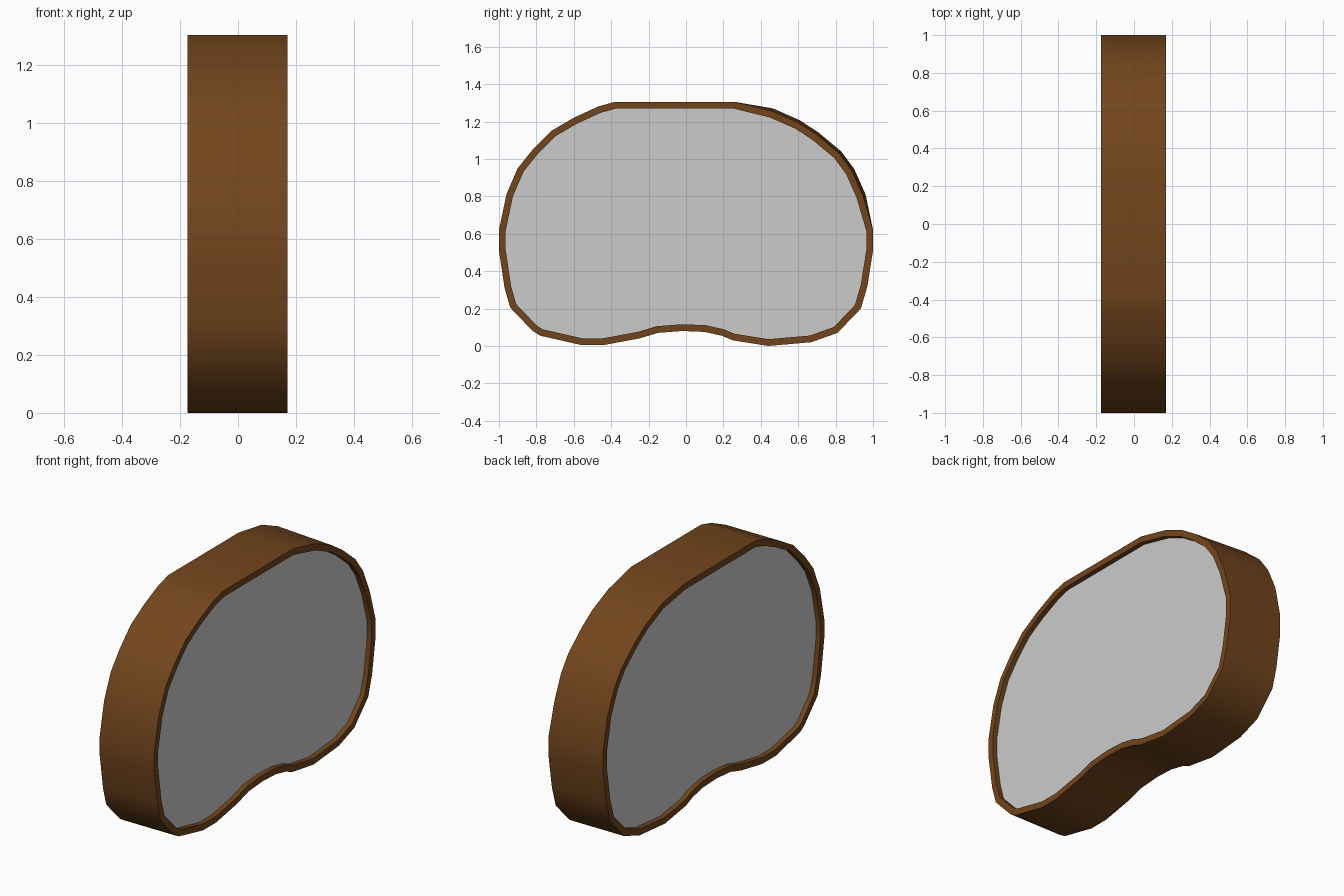
import bpy, bmesh, math
from mathutils import Vector

if "Cube" in bpy.data.objects:
    bpy.data.objects.remove(bpy.data.objects["Cube"])

# Clockwise outline in (y, z), starting at the flat top
OUTLINE = [(-0.38, 1.305), (0.26, 1.305), (0.465, 1.27), (0.61, 1.206), (0.71, 1.14),
           (0.83, 1.04), (0.90, 0.945), (0.96, 0.81), (1.0, 0.62), (1.0, 0.51),
           (0.97, 0.32), (0.935, 0.20), (0.81, 0.07), (0.67, 0.02), (0.44, 0.0),
           (0.25, 0.03), (0.19, 0.055), (0.10, 0.075), (-0.02, 0.08), (-0.15, 0.07),
           (-0.25, 0.04), (-0.44, 0.005), (-0.56, 0.005), (-0.78, 0.055), (-0.82, 0.08),
           (-0.94, 0.205), (-0.97, 0.31), (-1.0, 0.51), (-1.0, 0.62), (-0.96, 0.81),
           (-0.90, 0.95), (-0.82, 1.05), (-0.72, 1.15), (-0.60, 1.22), (-0.47, 1.28)]
LEFT, RIGHT, RIM, RECESS = -0.175, 0.17, 0.036, 0.028
back_outline = [Vector(p) for p in OUTLINE]


def inset(points, amounts):
    """Move every outline point inward along its mitred normal."""
    out = []
    for i, p in enumerate(points):
        a = (p - points[i - 1]).normalized()
        b = (points[(i + 1) % len(points)] - p).normalized()
        na, nb = Vector((a.y, -a.x)), Vector((b.y, -b.x))
        n = (na + nb).normalized()
        out.append(p + n * amounts[i] / n.dot(na))
    return out


def finish(name, bm, color=None):
    bmesh.ops.recalc_face_normals(bm, faces=bm.faces)
    mesh = bpy.data.meshes.new(name)
    bm.to_mesh(mesh)
    bm.free()
    obj = bpy.data.objects.new(name, mesh)
    bpy.context.collection.objects.link(obj)
    if color:
        mat = bpy.data.materials.new(name)
        mat.diffuse_color = color
        mat.use_nodes = True
        mat.node_tree.nodes["Principled BSDF"].inputs["Base Color"].default_value = mat.diffuse_color
        mesh.materials.append(mat)
    bpy.ops.object.select_all(action='DESELECT')
    obj.select_set(True)
    bpy.context.view_layer.objects.active = obj
    bpy.ops.object.shade_smooth_by_angle(angle=math.radians(40))


def ring(bm, points, x):
    return [bm.verts.new((x, p.x, p.y)) for p in points]


def bridge(bm, a, b):
    for i in range(len(a)):
        bm.faces.new((a[i - 1], a[i], b[i], b[i - 1]))


# The upper shoulder pulls in slightly on the right-hand side
n = len(OUTLINE)
right_outline = inset(back_outline, [0.015 if 2 <= i <= 7 else 0 for i in range(n)])
left_inner = inset(back_outline, [RIM] * n)
right_inner = inset(right_outline, [RIM] * n)

# Wooden band with rims on both sides
bm = bmesh.new()
loops = [ring(bm, back_outline, LEFT), ring(bm, right_outline, RIGHT),
         ring(bm, right_inner, RIGHT), ring(bm, left_inner, LEFT)]
for i in range(4):
    bridge(bm, loops[i - 1], loops[i])
finish("wooden_band", bm, (0.17, 0.06, 0.012, 1))

# Grey recessed panel filling the band
bm = bmesh.new()
a = ring(bm, left_inner, LEFT + RECESS)
b = ring(bm, right_inner, RIGHT - RECESS)
bm.faces.new(a)
bm.faces.new(b)
finish("side_panels", bm)
